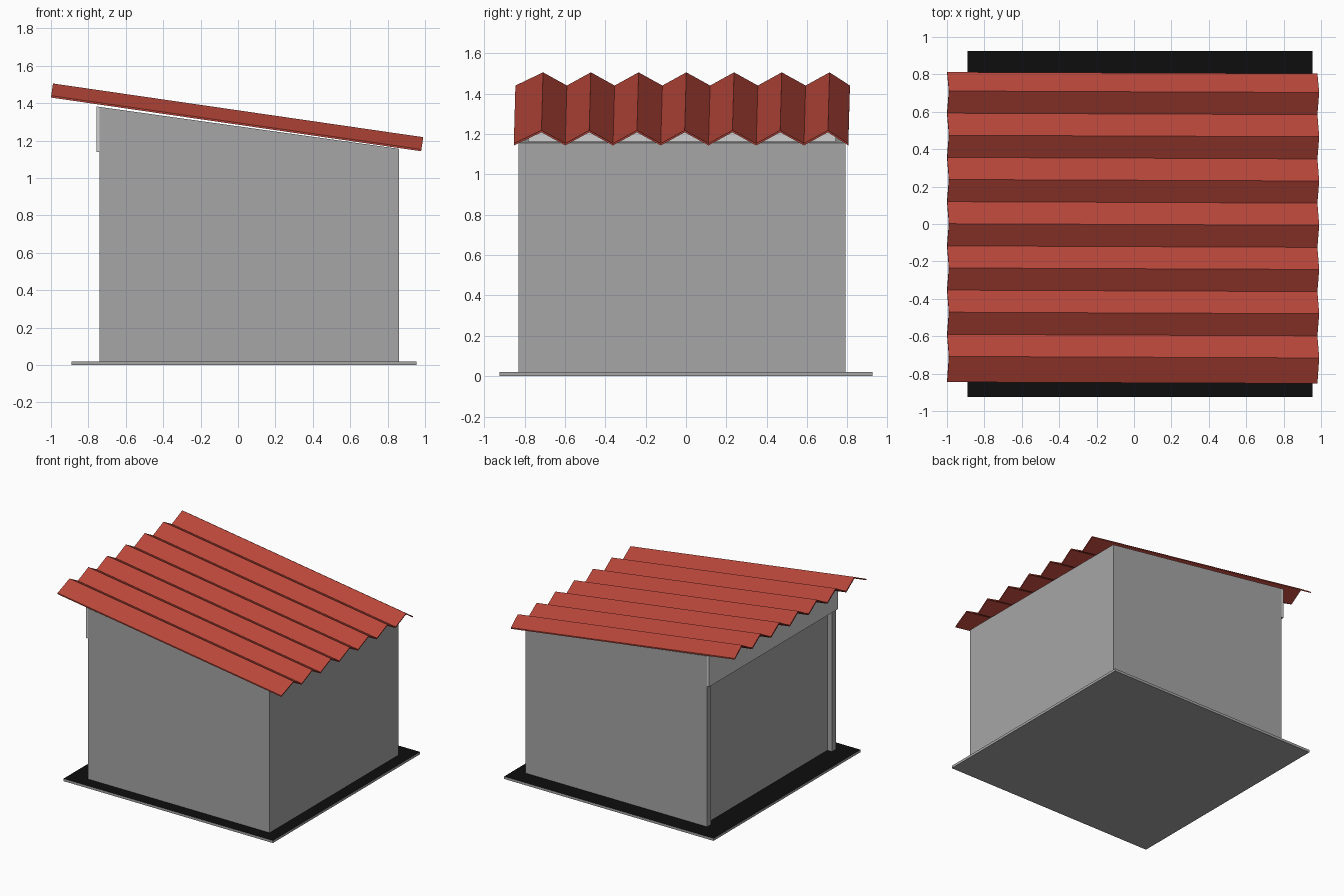
import bpy, math

if "Cube" in bpy.data.objects:
    bpy.data.objects.remove(bpy.data.objects["Cube"])


def material(name, rgb):
    m = bpy.data.materials.new(name)
    m.diffuse_color = (*rgb, 1)
    m.use_nodes = True
    m.node_tree.nodes["Principled BSDF"].inputs["Base Color"].default_value = m.diffuse_color
    return m


GREY = material("wall grey", (0.38, 0.38, 0.38))
LIGHT = material("light grey", (0.62, 0.62, 0.62))
BLACK = material("ground black", (0.004, 0.004, 0.004))
RED = material("roof red", (0.48, 0.062, 0.042))


def add_mesh(name, verts, faces, *mats):
    me = bpy.data.meshes.new(name)
    me.from_pydata(verts, [], faces)
    for m in mats:
        me.materials.append(m)
    me.update()
    ob = bpy.data.objects.new(name, me)
    bpy.context.collection.objects.link(ob)
    return ob


def eaves(x):
    """Height of the wall tops, sloping down towards +x."""
    return 1.38 - 0.14 * (x + 0.74)


def block(name, x, y, z0, mat, top=eaves):
    """Box whose top follows the given height function."""
    base = [(x[0], y[0]), (x[1], y[0]), (x[1], y[1]), (x[0], y[1])]
    verts = [(a, b, z0) for a, b in base] + [(a, b, top(a)) for a, b in base]
    faces = [(3, 2, 1, 0), (4, 5, 6, 7)]
    faces += [(i, (i + 1) % 4, (i + 1) % 4 + 4, i + 4) for i in range(4)]
    return add_mesh(name, verts, faces, mat)


# Base slab: grey with a black upper face
slab = block("base_slab", (-0.89, 0.955), (-0.925, 0.925), 0, GREY, lambda x: 0.02)
slab.data.materials.append(BLACK)
for p in slab.data.polygons:
    if p.normal.z > 0.5:
        p.material_index = 1

# Walls; the ends of the side walls frame the recessed left panel
block("front_wall", (-0.74, 0.86), (-0.83, -0.78), 0.02, GREY)
block("back_wall", (-0.74, 0.86), (0.74, 0.79), 0.02, GREY)
block("right_wall", (0.82, 0.86), (-0.78, 0.74), 0.02, GREY)
block("left_panel", (-0.70, -0.67), (-0.78, 0.74), 0.02, GREY, lambda x: 1.16)

# Header board above the recess
block("header_board", (-0.757, -0.74), (-0.83, 0.79), 1.14, LIGHT)

# Corrugated roof: zigzag profile swept down the slope
profile = [(-0.845, 0)]
for i in range(7):
    y = -0.708 + 0.2365 * i
    profile.append((y, 0.066))
    if i < 6:
        profile.append((y + 0.118, 0))
profile.append((0.812, 0))
angle = math.atan(0.145)
c, s = math.cos(angle), math.sin(angle)
n = len(profile)
verts = []
for u, shift in ((0, 0), (2.0, -0.008)):
    for thick in (0, 0.01):
        for y, h in profile:
            h += thick
            verts.append((-1 + u * c + h * s, y + shift, 1.43 - u * s + h * c))
# Rings: 0 upper-end bottom, n upper-end top, 2n lower-end bottom, 3n lower-end top
faces = []
for i in range(n - 1):
    j = i + 1
    faces += [(n + i, 3 * n + i, 3 * n + j, n + j),
              (i, j, 2 * n + j, 2 * n + i),
              (i, n + i, n + j, j),
              (2 * n + i, 2 * n + j, 3 * n + j, 3 * n + i)]
e = n - 1
faces += [(0, 2 * n, 3 * n, n), (e, n + e, 3 * n + e, 2 * n + e)]
add_mesh("corrugated_roof", verts, faces, RED)
